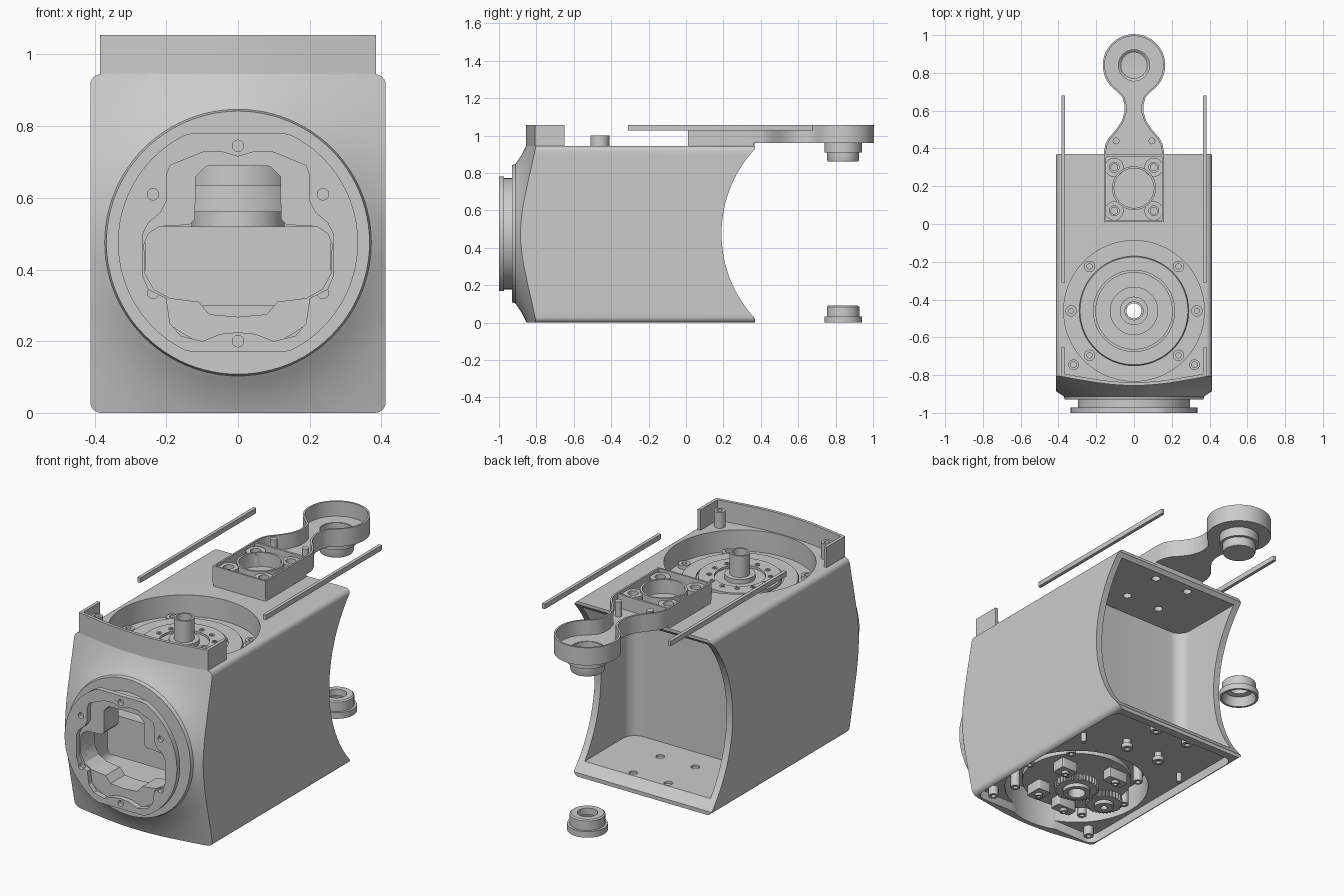
import bpy, bmesh, math
from math import sin, cos, pi, radians

if "Cube" in bpy.data.objects:
    bpy.data.objects.remove(bpy.data.objects["Cube"])

CY, CZ, PIN = -0.46, 0.475, 0.84     # joint centre y, flange centre z, pin centre y

def finish(name, bm):
    bmesh.ops.remove_doubles(bm, verts=bm.verts, dist=1e-5)
    bmesh.ops.recalc_face_normals(bm, faces=bm.faces)
    me = bpy.data.meshes.new(name)
    bm.to_mesh(me)
    bm.free()
    ob = bpy.data.objects.new(name, me)
    bpy.context.collection.objects.link(ob)
    return ob

def prism(name, pts, lo, hi, axis='z'):
    place = {'z': lambda a, b, h: (a, b, h), 'y': lambda a, b, h: (a, h, b),
             'x': lambda a, b, h: (h, a, b)}[axis]
    bm = bmesh.new()
    f = bm.faces.new([bm.verts.new(place(a, b, lo)) for a, b in pts])
    top = bmesh.ops.extrude_face_region(bm, geom=[f])['geom']
    a, b = place(0, 0, lo), place(0, 0, hi)
    bmesh.ops.translate(bm, verts=[v for v in top if isinstance(v, bmesh.types.BMVert)],
                        vec=[q - p for p, q in zip(a, b)])
    return finish(name, bm)

def circle(x, y, r, n=48):
    return [(x + r * cos(2 * pi * i / n), y + r * sin(2 * pi * i / n)) for i in range(n)]

def rounded(x0, x1, y0, y1, r, n=6):
    out = []
    for cx, cy, a0 in ((x1 - r, y1 - r, 0), (x0 + r, y1 - r, 90), (x0 + r, y0 + r, 180), (x1 - r, y0 + r, 270)):
        out += [(cx + r * cos(radians(a0 + 90 * i / n)), cy + r * sin(radians(a0 + 90 * i / n))) for i in range(n + 1)]
    return out

def cyl(name, x, y, r, lo, hi, n=32, axis='z'):
    return prism(name, circle(x, y, r, n), lo, hi, axis)

def lathe(name, prof, x=0, y=0, n=64, axis='z', closed=True):
    bm = bmesh.new()
    rings = []
    for i in range(n):
        c, s = cos(2 * pi * i / n), sin(2 * pi * i / n)
        rings.append([bm.verts.new((x + r * c, y + r * s, h) if axis == 'z' else (x + r * c, h, y + r * s))
                      for r, h in prof])
    m = len(prof)
    for i in range(n):
        A, B = rings[i], rings[(i + 1) % n]
        for j in range(m if closed else m - 1):
            k = (j + 1) % m
            bm.faces.new((A[j], A[k], B[k], B[j]))
    return finish(name, bm)

def ring(name, x, y, r0, r1, lo, hi, n=32):
    return lathe(name, [(r0, lo), (r1, lo), (r1, hi), (r0, hi)], x, y, n)

def cut(target, *cutters, op='DIFFERENCE'):
    for c in cutters:
        m = target.modifiers.new('cut', 'BOOLEAN')
        m.operation, m.solver, m.object = op, 'EXACT', c
        bpy.context.view_layer.objects.active = target
        bpy.ops.object.modifier_apply(modifier=m.name)
        bpy.data.objects.remove(c)

def mirror_pts(right):
    return right + [(-x, z) for x, z in reversed(right) if abs(x) > 1e-6]

def inset(pts, d):
    out, n = [], len(pts)
    for i in range(n):
        (ax, ay), (bx, by), (cx, cy) = pts[i - 1], pts[i], pts[(i + 1) % n]
        l1, l2 = math.hypot(bx - ax, by - ay), math.hypot(cx - bx, cy - by)
        n1, n2 = (-(by - ay) / l1, (bx - ax) / l1), (-(cy - by) / l2, (cx - bx) / l2)
        k = d / (1 + n1[0] * n2[0] + n1[1] * n2[1])
        out.append((bx + k * (n1[0] + n2[0]), by + k * (n1[1] + n2[1])))
    return out

# Main housing: rounded box with a turned front and a hollowed, concave back
FRONT = [(0, -.93), (.367, -.93), (.372, -.912), (.39, -.9), (.42, -.88), (.47, -.855),
         (.54, -.828), (.63, -.80), (.8, -.765)]
body = prism('housing', rounded(-.412, .412, 0, .945, .03), -.95, .37, 'y')
cut(body, lathe('c', FRONT + [(.8, .6), (0, .6)], 0, CZ, 96, 'y', False), op='INTERSECT')
cut(body, cyl('c', .855, CZ, .665, -.6, .6, 128, 'x'))
cut(body, prism('c', rounded(-.375, .375, -.07, .9, .07), .07, .91))
cut(body, cyl('c', 0, CY, .372, .83, 1.1, 96), cyl('c', 0, CY, .368, -.1, .19, 96))
cut(body, prism('c', rounded(-.39, .39, -.80, .325, .05), -.1, .05))
cut(body, prism('c', rounded(-.28, .28, .25, .72, .05), -.85, -.15, 'y'))

# Opening shapes shared by the housing and the wrist flange
wide = mirror_pts([(0, .715), (.05, .73), (.10, .727), (.19, .69), (.20, .66), (.20, .59), (.215, .56), (.25, .53),
                   (.265, .50), (.265, .38), (.25, .345), (.20, .32), (.19, .25), (.16, .215), (.10, .20), (.05, .22), (0, .225)])
narrow = mirror_pts([(0, .69), (.09, .688), (.118, .66), (.12, .54), (.135, .525), (.22, .52), (.25, .50), (.262, .47),
                     (.26, .39), (.235, .345), (.19, .32), (.11, .31), (.08, .275), (0, .268)])
cut(body, prism('c', narrow, -1.1, -.8, 'y'))

# Wrist flange, flattened top and bottom, on a narrower neck
disc = [(x, CZ + max(-.305, min(.305, z))) for x, z in circle(0, 0, .335, 96)]
flange = prism('wrist_flange', disc, -1, -.972, 'y')
neck = cyl('wrist_neck', 0, CZ, .297, -.972, -.925, 96, 'y')
cut(flange, prism('c', wide, -1.1, -.9, 'y'))
cut(neck, prism('c', narrow, -1.1, -.9, 'y'))
for x, z in ((.237, .61), (-.237, .61), (.237, .335), (-.237, .335), (0, .745), (0, .2)):
    cut(flange, cyl('c', x, z, .016, -1.1, -.98, 20, 'y'))

# Internal actuator and block seen through the flange
lathe('actuator', [(.045, .5), (.13, .5), (.13, .56), (.2, .56), (.2, .635), (.16, .635), (.16, .735), (.045, .735)], 0, CY)
block = prism('inner_block', rounded(-.26, .26, .3, .52, .02), -.74, -.3, 'y')
cut(block, cyl('c', 0, CY, .05, 0, 1))

# Through holes
cut(body, cyl('c', 0, CY, .045, -.2, 1.2))
screws = [(sx * .105, y) for sx in (-1, 1) for y in (.07, .3)]
for x, y in screws:
    cut(body, cyl('c', x, y, .022, -.2, 1.2, 20))

# Turntable in the top pocket
lathe('turntable', [(.045, .82), (.29, .82), (.29, .855), (.285, .862), (.215, .862), (.215, .85), (.205, .85),
                    (.205, .872), (.125, .872), (.125, .86), (.075, .86), (.075, .885), (.05, .885),
                    (.05, 1.0), (.04, 1.0), (.04, .82)], 0, CY, 96)
for i in range(12):
    a = 2 * pi * i / 12
    ring('turntable_bolt', .15 * cos(a), CY + .15 * sin(a), .006, .013, .86, .876, 12)
for a in (0, 45, 135, 180, 225, 315):
    x, y = .333 * cos(radians(a)), CY + .333 * sin(radians(a))
    ring('pocket_screw', x, y, .014, .03, .82, .85, 20)
    ring('underside_screw', x * .95, CY + (y - CY) * .95, .012, .025, .06, .2, 16)

# Raised wall round the front of the top, following the turned front
def front_y(x):
    r = math.hypot(x, .945 - CZ)
    for (r0, y0), (r1, y1) in zip(FRONT, FRONT[1:]):
        if r0 <= r <= r1:
            return y0 + (y1 - y0) * (r - r0) / (r1 - r0)

outer = [(.385, -.65)] + [(.385 * (1 - i / 12), front_y(.385 * (1 - i / 12))) for i in range(13)]
inner = [(.368, -.65)] + [(.368 * (1 - i / 12), front_y(.368 * (1 - i / 12)) + .017) for i in range(13)]
full = lambda h: h + [(-x, y) for x, y in reversed(h[:-1])]
prism('front_wall', full(outer) + full(inner)[::-1], .944, 1.055)
for s in (-1, 1):
    ring('front_wall_post', s * .32, -.745, .015, .028, .935, 1.03, 20)
    # Thin side rails
    prism('side_rail', rounded(s * .375 - .009, s * .375 + .009, -.31, .68, .003, 2), 1.028, 1.055)

# Hollow arm: square base, waisted neck, round end
half = [(.158, .01), (.158, .385), (.152, .42), (.135, .455), (.095, .5), (.065, .545), (.051, .59), (.051, .635),
        (.062, .672)]
half += [(.165 * cos(radians(a)), PIN + .165 * sin(radians(a))) for a in range(-54, 90, 6)] + [(0, PIN + .165)]
outline = full(half)
arm = prism('arm', outline, .96, 1.055)
cut(arm, prism('c', inset(outline, .01), .975, 1.2))
cut(arm, cyl('c', 0, PIN, .084, .9, 1.2, 48))
prism('arm_plinth', rounded(-.158, .158, .01, .365, .01), .946, .962)
for x, y in screws:
    ring('arm_screw_boss', x, y, .026, .05, .97, 1.04, 28)
    cyl('arm_screw', x, y, .02, .965, 1.0, 20)
    # Floor screws hanging under the housing floor, with flanged heads
    lathe('floor_screw', [(0, .06), (.02, .06), (.02, .022), (.03, .022), (.03, 0), (.014, 0), (.014, .012), (0, .012)],
          x, y, 20, closed=False)
ring('arm_centre_ring', 0, .19, .105, .116, .97, 1.05, 48)
prism('arm_partition', rounded(-.15, .15, .357, .369, .002, 1), .97, 1.05)
for s in (-1, 1):
    cyl('arm_post', s * .095, .44, .018, .965, 1.055, 20)
    cyl('floor_pin', s * .32, -.02, .014, 0, .06, 16)

# Pivot cups under the arm and on the ground
lathe('upper_pivot', [(.1, .972), (.1, .91), (.085, .91), (.085, .87), (.082, .862), (0, .862),
                      (0, .885), (.07, .89), (.082, .9), (.082, .972), (.1, .972)], 0, PIN, closed=False)
lathe('lower_pivot', [(.1, 0), (.1, .033), (.087, .033), (.087, .084), (.08, .09), (.05, .09), (.05, .055),
                      (.075, .05), (.088, 0)], 0, PIN)

# Gear train in the underside pocket
def gear(name, x, y, r, teeth, lo, hi):
    pts = []
    for i in range(teeth):
        for k, rr in ((0, .9), (.25, 1), (.5, 1), (.75, .9)):
            a = 2 * pi * (i + k) / teeth
            pts.append((x + r * rr * cos(a), y + r * rr * sin(a)))
    g = prism(name, pts, lo, hi)
    cut(g, cyl('c', x, y, .045, lo - .1, hi + .1))

ring('gear_plate', 0, CY, .045, .28, .085, .115, 64)
gear('main_gear', 0, CY, .115, 36, .03, .065)
ring('main_gear_hub', 0, CY, .045, .07, .01, .09)
gear('idler_gear', -.205, CY - .025, .095, 30, .03, .065)
ring('idler_hub', -.205, CY - .025, .018, .05, .01, .09)
for x, y, w, d in ((.16, -.36, .05, .04), (-.1, -.27, .06, .03), (.12, -.62, .04, .05), (-.08, -.66, .06, .03)):
    prism('gear_bracket', rounded(x - w, x + w, y - d, y + d, .01, 3), .03, .09)
    ring('bracket_screw', x, y, .01, .02, .015, .04, 16)
for s in (-1, 1):
    ring('base_screw', s * .32, -.745, .012, .026, 0, .06, 16)

# Smooth shading with sharp edges kept
bpy.ops.object.select_all(action='SELECT')
bpy.context.view_layer.objects.active = body
bpy.ops.object.shade_smooth_by_angle(angle=radians(30))
